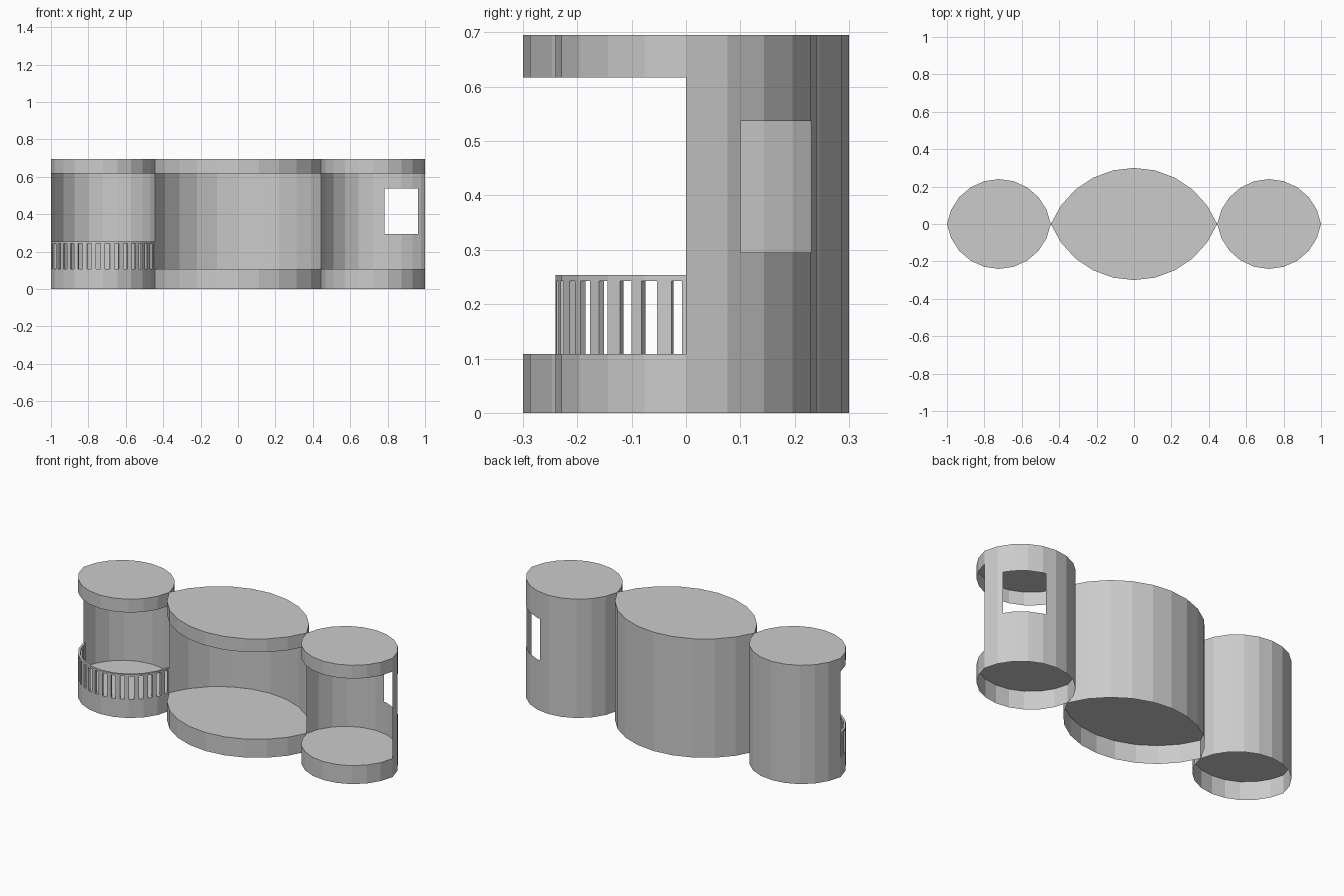
import bpy, bmesh, math

if "Cube" in bpy.data.objects:
    bpy.data.objects.remove(bpy.data.objects["Cube"])

SEGS = 10
FLOOR, RIM, ROOF = 0.108, 0.617, 0.695


def arc(cx, half, sag):
    """Points of a shallow arc bulging to +y, from left tip to right tip."""
    r = (half * half + sag * sag) / (2 * sag)
    a = math.asin(half / r)
    angles = [-a + 2 * a * i / SEGS for i in range(SEGS + 1)]
    return [(cx + r * math.sin(t), r * math.cos(t) - (r - sag)) for t in angles], r, a


def y_on(points, x):
    """Height of the faceted arc at a given x."""
    for (x0, y0), (x1, y1) in zip(points, points[1:]):
        if x <= x1 + 1e-7:
            return y0 + (y1 - y0) * (x - x0) / (x1 - x0)
    return points[-1][1]


def finish(name, bm):
    mesh = bpy.data.meshes.new(name)
    bm.to_mesh(mesh)
    bm.free()
    obj = bpy.data.objects.new(name, mesh)
    bpy.context.collection.objects.link(obj)
    return obj


def curved_sheet(name, points, side, zs, extra_x=(), hole=None):
    """Upright sheet along the arc; side +1 is the back, -1 the front."""
    bm = bmesh.new()
    xs = sorted([p[0] for p in points] + list(extra_x))
    grid = [[bm.verts.new((x, side * y_on(points, x), z)) for z in zs] for x in xs]
    for i in range(len(xs) - 1):
        for j in range(len(zs) - 1):
            if hole and hole((xs[i] + xs[i + 1]) / 2, (zs[j] + zs[j + 1]) / 2):
                continue
            quad = [grid[i][j], grid[i + 1][j], grid[i + 1][j + 1], grid[i][j + 1]]
            bm.faces.new(quad if side < 0 else quad[::-1])
    return finish(name, bm)


def lens_plate(name, points, z):
    """Flat lens-shaped floor or roof."""
    bm = bmesh.new()
    outline = [(x, -y) for x, y in points] + points[-2:0:-1]
    bm.faces.new([bm.verts.new((x, y, z)) for x, y in outline])
    return finish(name, bm)


# Window opening in the right tower's back wall
WX, WZ = (0.783, 0.962), (0.295, 0.537)


def in_window(x, z):
    return WX[0] < x < WX[1] and WZ[0] < z < WZ[1]


# Three lens-shaped open-fronted towers
for label, cx, half, sag in (("left", -0.7225, 0.2775, 0.24),
                             ("centre", 0, 0.445, 0.30),
                             ("right", 0.7225, 0.2775, 0.24)):
    pts, radius, spread = arc(cx, half, sag)
    lens_plate(label + "_floor", pts, FLOOR)
    lens_plate(label + "_roof", pts, ROOF)
    curved_sheet(label + "_base_rim", pts, -1, (0, FLOOR))
    curved_sheet(label + "_roof_rim", pts, -1, (RIM, ROOF))
    if label == "right":
        curved_sheet("right_back_wall", pts, 1, (0, *WZ, ROOF), WX, in_window)
    else:
        curved_sheet(label + "_back_wall", pts, 1, (0, ROOF))

    # Balcony railing with evenly spaced slots
    if label == "left":
        cells = 16
        pitch = 2 * spread / cells
        slots = [tuple(cx + radius * math.sin(-spread + pitch * (i + f)) for f in (0.25, 0.75))
                 for i in range(cells)]
        rail = curved_sheet("balcony_railing", pts, -1, (FLOOR, 0.243, 0.254),
                            [x for s in slots for x in s],
                            lambda x, z: z < 0.243 and any(a < x < b for a, b in slots))
        solid = rail.modifiers.new("thickness", 'SOLIDIFY')
        solid.thickness = 0.012
        solid.offset = -1
